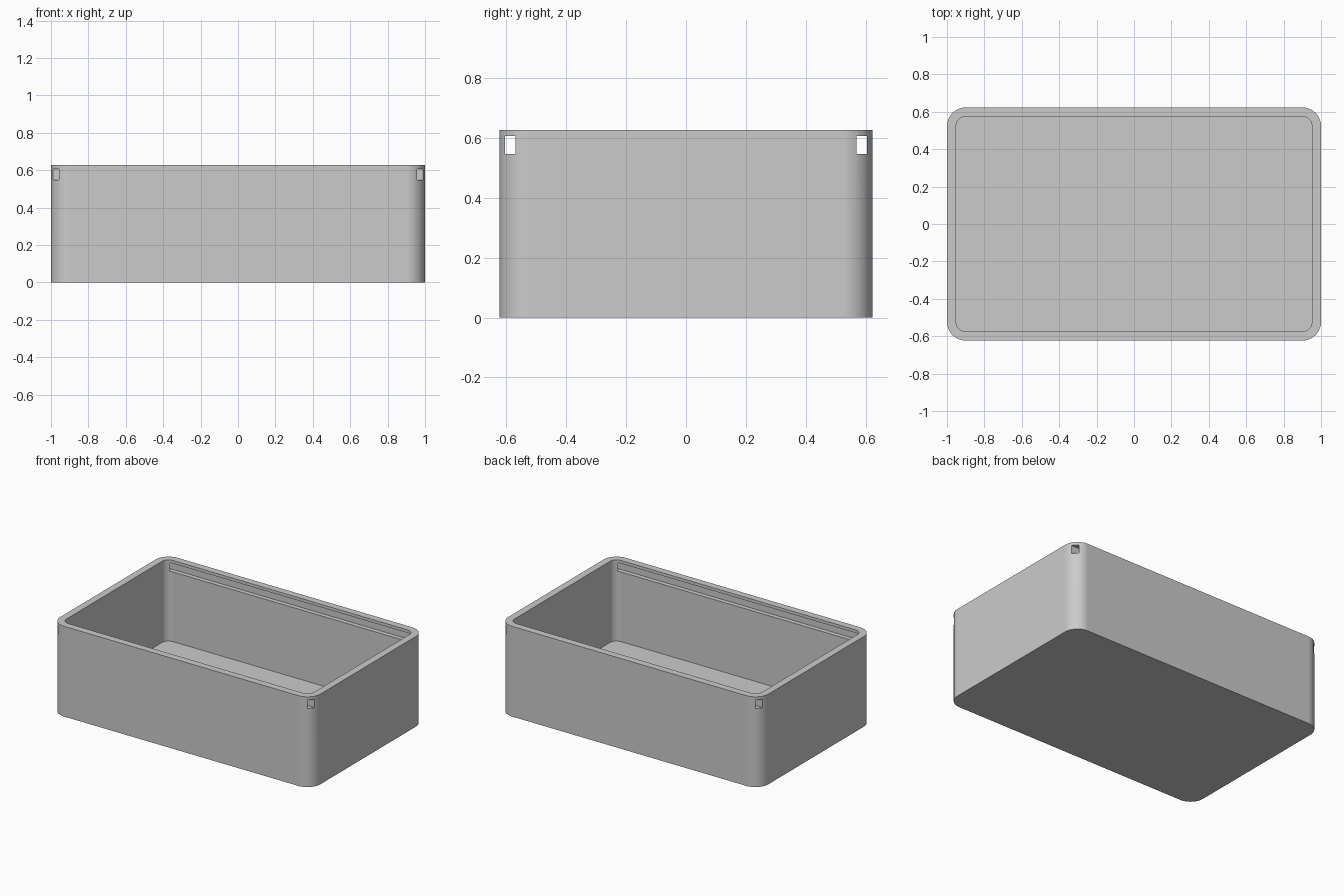
import bpy, bmesh, math

if "Cube" in bpy.data.objects:
    bpy.data.objects.remove(bpy.data.objects["Cube"], do_unlink=True)

HALF_X, HALF_Y, HEIGHT = 1.0, 0.623, 0.627
WALL, FLOOR = 0.049, 0.063
SEGMENTS = 16

grey = bpy.data.materials.new("light grey plastic")
grey.use_nodes = True
colour = (0.6, 0.6, 0.6, 1)
grey.diffuse_color = colour
grey.node_tree.nodes["Principled BSDF"].inputs["Base Color"].default_value = colour


def rounded_block(name, hx, hy, radius, z0, z1):
    """Upright block with rounded vertical corners."""
    bm = bmesh.new()
    ring = []
    for quarter, (sx, sy) in enumerate([(1, 1), (-1, 1), (-1, -1), (1, -1)]):
        for i in range(SEGMENTS + 1):
            a = (quarter + i / SEGMENTS) * math.pi / 2
            ring.append(bm.verts.new((sx * (hx - radius) + radius * math.cos(a),
                                      sy * (hy - radius) + radius * math.sin(a), z0)))
    base = bm.faces.new(ring)
    grown = bmesh.ops.extrude_face_region(bm, geom=[base], use_keep_orig=True)
    top = [v for v in grown["geom"] if isinstance(v, bmesh.types.BMVert)]
    bmesh.ops.translate(bm, verts=top, vec=(0, 0, z1 - z0))
    bmesh.ops.recalc_face_normals(bm, faces=bm.faces)
    return finish(name, bm)


def box(name, lo, hi):
    bm = bmesh.new()
    bmesh.ops.create_cube(bm, size=1)
    for v in bm.verts:
        v.co = [hi[k] if v.co[k] > 0 else lo[k] for k in range(3)]
    return finish(name, bm)


def finish(name, bm):
    mesh = bpy.data.meshes.new(name)
    bm.to_mesh(mesh)
    bm.free()
    mesh.materials.append(grey)
    obj = bpy.data.objects.new(name, mesh)
    bpy.context.collection.objects.link(obj)
    return obj


# Solid outer body
body = rounded_block("box_body", HALF_X, HALF_Y, 0.1, 0, HEIGHT)

# Cavity, and the two lid grooves that run out through the corners
cutters = [rounded_block("cavity_cutter", HALF_X - WALL, HALF_Y - WALL, 0.05, FLOOR, HEIGHT + 0.2)]
for side, y0, y1 in (("front", -0.605, -0.57), ("back", 0.57, 0.605)):
    cutters.append(box(side + "_groove_cutter", (-1.2, y0, 0.547), (1.2, y1, 0.606)))

for cutter in cutters:
    cutter.hide_render = True
    cut = body.modifiers.new(cutter.name, "BOOLEAN")
    cut.operation = "DIFFERENCE"
    cut.solver = "EXACT"
    cut.object = cutter

# Bake the cuts and drop the cutters
bpy.context.view_layer.update()
result = bpy.data.meshes.new_from_object(body.evaluated_get(bpy.context.evaluated_depsgraph_get()))
body.modifiers.clear()
body.data = result
body.data.name = "box_body"
for cutter in cutters:
    bpy.data.objects.remove(cutter, do_unlink=True)

# Smooth corners, crisp rims and flat walls
bpy.ops.object.select_all(action="DESELECT")
body.select_set(True)
bpy.context.view_layer.objects.active = body
bpy.ops.object.shade_smooth_by_angle(angle=math.radians(30))
weighted = body.modifiers.new("flat walls", "WEIGHTED_NORMAL")
weighted.keep_sharp = True
